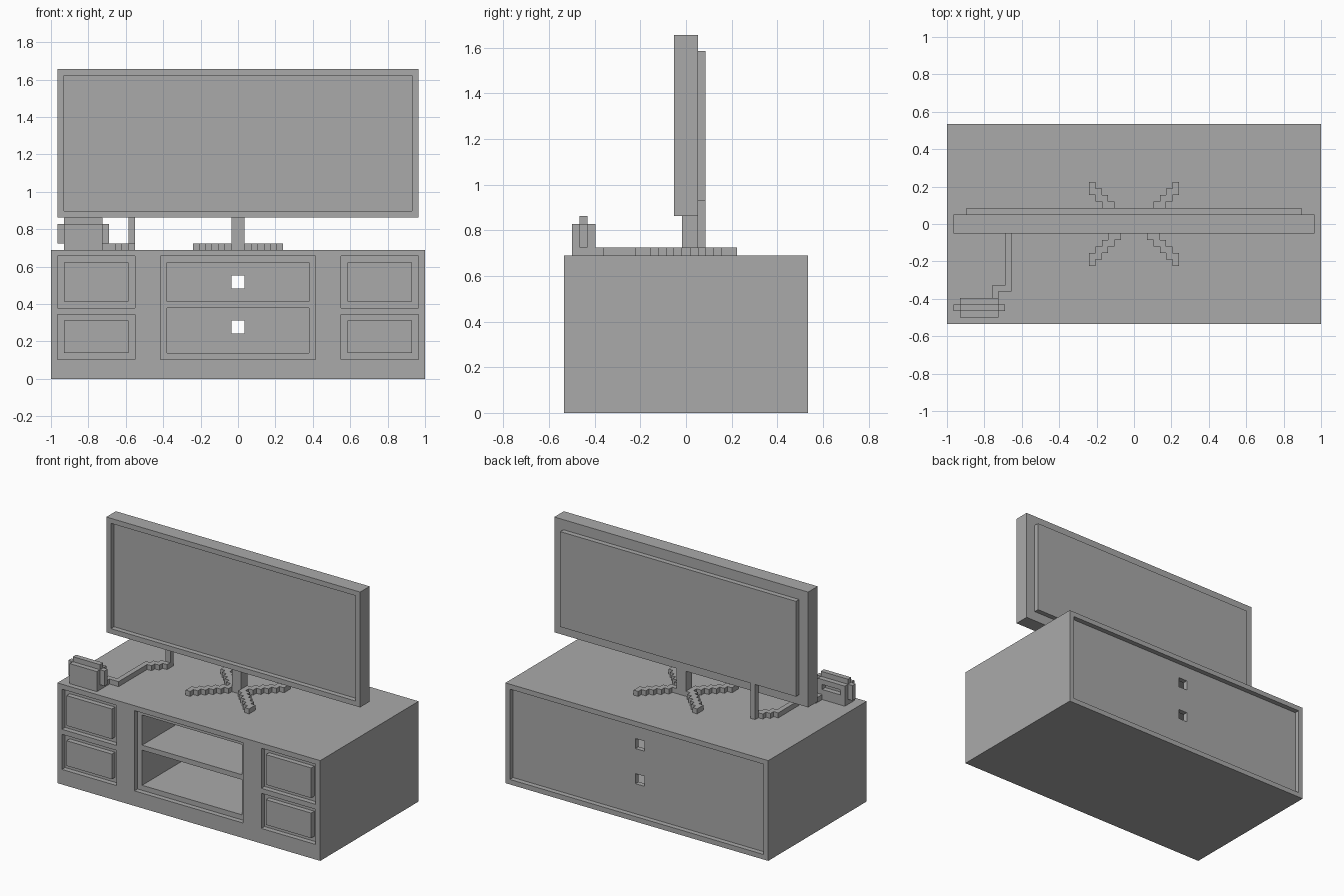
import bpy
import bmesh

if "Cube" in bpy.data.objects:
    bpy.data.objects.remove(bpy.data.objects["Cube"], do_unlink=True)

U = 2 / 58  # one block unit

grey = bpy.data.materials.new("plain_grey")
grey.use_nodes = True
COLOUR = (0.4, 0.4, 0.4, 1)
grey.diffuse_color = COLOUR
grey.node_tree.nodes["Principled BSDF"].inputs["Base Color"].default_value = COLOUR


def blocks(name, *spans):
    """One object from boxes given as (x0, x1, y0, y1, z0, z1) in block units."""
    bm = bmesh.new()
    for x0, x1, y0, y1, z0, z1 in spans:
        verts = bmesh.ops.create_cube(bm, size=1)["verts"]
        for v in verts:
            v.co.x = (x1 if v.co.x > 0 else x0) * U
            v.co.y = (y1 if v.co.y > 0 else y0) * U
            v.co.z = (z1 if v.co.z > 0 else z0) * U
    mesh = bpy.data.meshes.new(name)
    bm.to_mesh(mesh)
    bm.free()
    mesh.materials.append(grey)
    obj = bpy.data.objects.new(name, mesh)
    bpy.context.collection.objects.link(obj)
    return obj


def cut(obj, *span):
    """Carve one box out of an object."""
    cutter = blocks("cutter", span)
    cutter.hide_render = True
    mod = obj.modifiers.new("cut", "BOOLEAN")
    mod.operation = "DIFFERENCE"
    mod.solver = "EXACT"
    mod.object = cutter
    bpy.context.view_layer.objects.active = obj
    bpy.ops.object.modifier_apply(modifier=mod.name)
    bpy.data.objects.remove(cutter, do_unlink=True)


FRONT, BACK = -15.5, 15.5

# Cabinet with a recessed back panel
cabinet = blocks("cabinet", (-29, 29, FRONT, BACK, 0, 20))
cut(cabinet, -28, 28, BACK - 1, BACK + 2, 1, 19)

# Open shelves, each with a cable hole through the back
cut(cabinet, -12, 12, FRONT - 2, FRONT + 1, 3, 19)
for z0, z1, hole in ((4, 11, 7), (12, 18, 14)):
    cut(cabinet, -11, 11, FRONT - 2, BACK - 2, z0, z1)
    cut(cabinet, -1, 1, BACK - 4, BACK + 2, hole, hole + 2)

# Drawers: a recess with a raised panel
for side, x0 in (("right", -28), ("left", 16)):
    for level, z0, z1 in (("lower", 3, 10), ("upper", 11, 19)):
        cut(cabinet, x0, x0 + 12, FRONT - 2, FRONT + 1, z0, z1)
        blocks(f"{level}_{side}_drawer",
               (x0 + 1, x0 + 11, FRONT, FRONT + 1, z0 + 1, z1 - 1))

# Television with a sunken screen and a back plate
television = blocks("television", (-28, 28, -1.5, 1.5, 25, 48))
cut(television, -27, 27, -3, -0.5, 26, 47)
blocks("television_back", (-26, 26, 1.5, 2.5, 27, 46))

# Stand: post and four stepped legs
blocks("stand_post", (-1, 1, -0.5, 1.5, 20, 25))
for side, sx in (("right", -1), ("left", 1)):
    for end, sy in (("front", -1), ("back", 1)):
        steps = []
        for i in range(1, 7):
            xs = sorted((sx * i, sx * (i + 1)))
            ys = sorted((sy * (i - 1.5), sy * (i + 0.5)))
            steps.append((*xs, *ys, 20, 21))
        blocks(f"stand_leg_{end}_{side}", *steps)

# Game console: body, centre ridge, side fins and a rear slot
console = blocks("console_body", (-27, -21, -14.5, -11.5, 20, 24))
cut(console, -26, -22, -12.5, -10, 22, 23)
blocks("console_ridge", (-27, -21, -13.5, -12.5, 24, 25))
for name, x in (("right", -28), ("left", -21)):
    blocks(f"console_fin_{name}", (x, x + 1, -13.5, -12.5, 21, 24))

# Cable from the console, stepping under the television and up its back
blocks("cable",
       (-22, -21, -11.5, -9.5, 20, 21),
       (-21, -20, -10.5, -9.5, 20, 21),
       (-20, -19, -10.5, -0.5, 20, 21),
       (-19, -18, -1.5, 0.5, 20, 21),
       (-18, -17, -0.5, 1.5, 20, 21),
       (-17, -16, 0.5, 2.5, 20, 21),
       (-17, -16, 1.5, 2.5, 21, 27))
